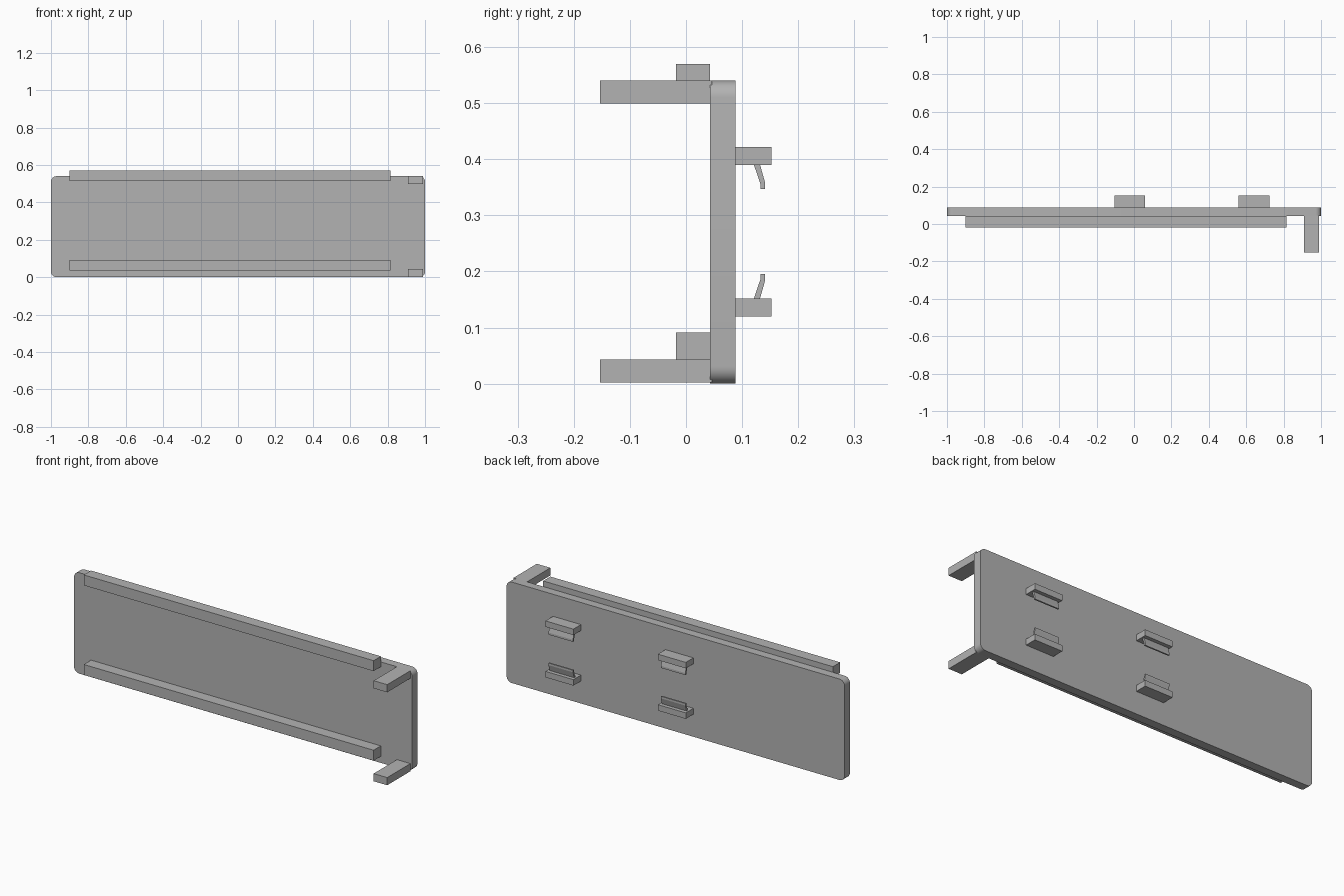
import bpy
import bmesh
from math import cos, sin, pi

cube = bpy.data.objects.get("Cube")
if cube:
    bpy.data.objects.remove(cube, do_unlink=True)

# Single grey material
grey = bpy.data.materials.new("plain grey")
grey.use_nodes = True
colour = (0.45, 0.45, 0.45, 1)
grey.diffuse_color = colour
grey.node_tree.nodes["Principled BSDF"].inputs["Base Color"].default_value = colour


def extrude(name, outline, offset):
    """Extrude a closed 3D outline along an offset vector."""
    bm = bmesh.new()
    face = bm.faces.new([bm.verts.new(p) for p in outline])
    grown = bmesh.ops.extrude_face_region(bm, geom=[face])["geom"]
    verts = [g for g in grown if isinstance(g, bmesh.types.BMVert)]
    bmesh.ops.translate(bm, verts=verts, vec=offset)
    bmesh.ops.recalc_face_normals(bm, faces=bm.faces)
    mesh = bpy.data.meshes.new(name)
    bm.to_mesh(mesh)
    bm.free()
    mesh.materials.append(grey)
    obj = bpy.data.objects.new(name, mesh)
    bpy.context.collection.objects.link(obj)
    return obj


def block(name, x0, x1, y0, y1, z0, z1):
    outline = [(x0, y0, z0), (x1, y0, z0), (x1, y1, z0), (x0, y1, z0)]
    return extrude(name, outline, (0, 0, z1 - z0))


HEIGHT = 0.54
FRONT, BACK = 0.043, 0.088

# Back plate with rounded corners
radius, steps = 0.03, 8
corners = [(1, 1), (-1, 1), (-1, -1), (1, -1)]
outline = []
for quarter, (sx, sz) in enumerate(corners):
    cx = sx * (1 - radius)
    cz = HEIGHT / 2 + sz * (HEIGHT / 2 - radius)
    for i in range(steps + 1):
        a = (quarter + i / steps) * pi / 2
        outline.append((cx + radius * cos(a), FRONT, cz + radius * sin(a)))
plate = extrude("back_plate", outline, (0, BACK - FRONT, 0))
bpy.ops.object.select_all(action="DESELECT")
plate.select_set(True)
bpy.context.view_layer.objects.active = plate
bpy.ops.object.shade_smooth_by_angle()

# Long rails on the front
block("lower_rail", -0.9, 0.815, -0.018, FRONT, 0.035, 0.091)
block("upper_rail", -0.9, 0.815, -0.018, FRONT, 0.514, 0.57)

# Arms reaching forward at the left end
block("lower_arm", 0.91, 0.99, -0.153, FRONT + 0.003, 0.002, 0.043)
block("upper_arm", 0.91, 0.99, -0.153, FRONT + 0.003, 0.499, 0.54)

# Clips on the back: mirrored pairs of blocks with slanted lips
LIP = [(0.121, 0.39), (0.133, 0.355), (0.133, 0.347),
       (0.141, 0.347), (0.141, 0.358), (0.132, 0.39)]
MIDDLE = 0.271
for place, x in (("middle", -0.0225), ("left", 0.6425)):
    for level, s in (("upper", 1), ("lower", -1)):
        z0, z1 = sorted(MIDDLE + s * (z - MIDDLE) for z in (0.39, 0.422))
        block(f"{place}_{level}_clip", x - 0.0825, x + 0.0825, BACK, 0.152, z0, z1)
        lip = [(x - 0.0725, y, MIDDLE + s * (z - MIDDLE)) for y, z in LIP]
        extrude(f"{place}_{level}_clip_lip", lip, (0.145, 0, 0))
